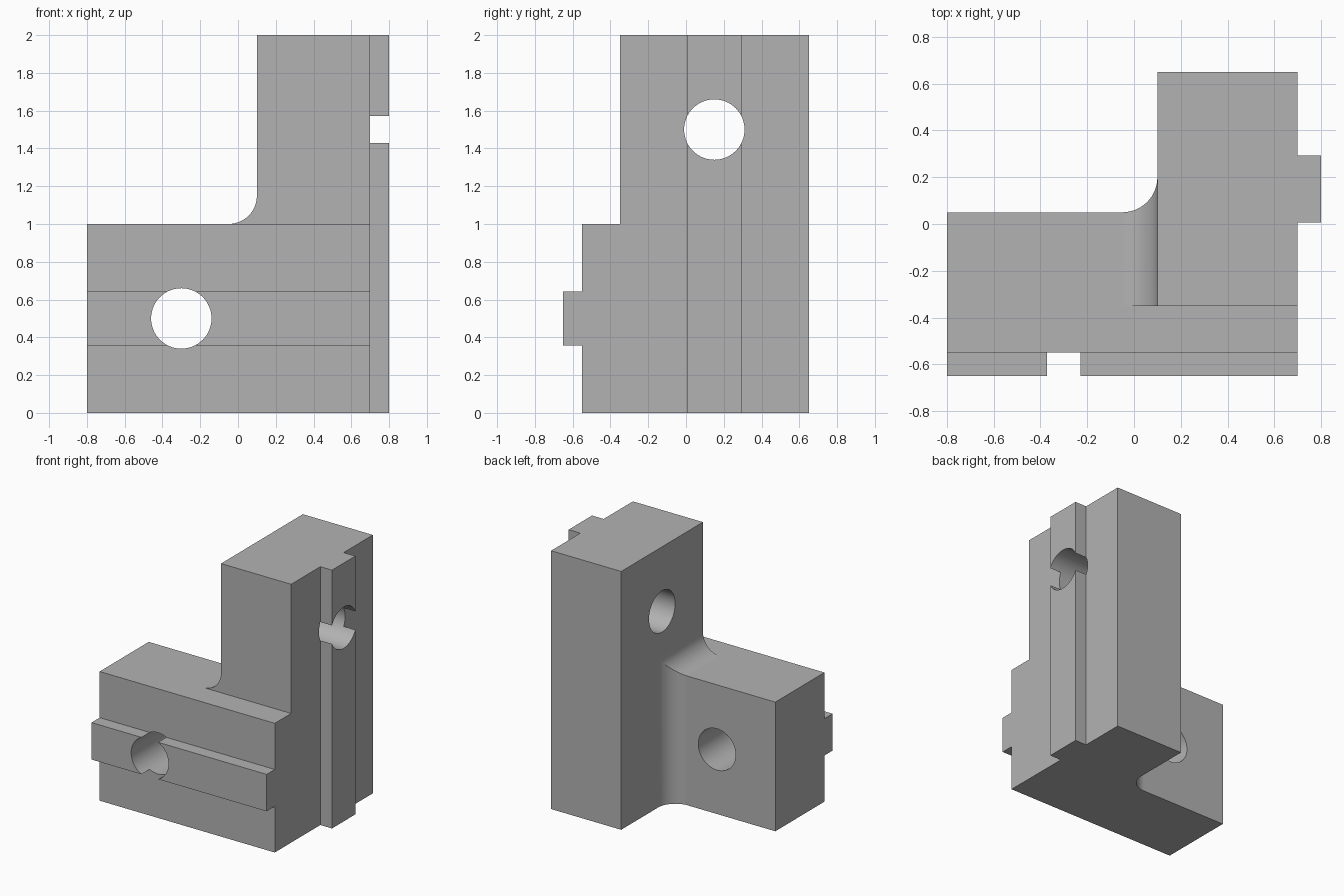
import bpy, bmesh, math
from mathutils import Matrix, Vector

if "Cube" in bpy.data.objects:
    bpy.data.objects.remove(bpy.data.objects["Cube"], do_unlink=True)

grey = bpy.data.materials.new("plain_grey")
grey.use_nodes = True
grey.diffuse_color = (0.45, 0.45, 0.45, 1)
grey.node_tree.nodes["Principled BSDF"].inputs["Base Color"].default_value = grey.diffuse_color


def make(name, bm):
    bmesh.ops.recalc_face_normals(bm, faces=bm.faces[:])
    mesh = bpy.data.meshes.new(name)
    bm.to_mesh(mesh)
    bm.free()
    mesh.materials.append(grey)
    obj = bpy.data.objects.new(name, mesh)
    bpy.context.collection.objects.link(obj)
    return obj


def box(name, low, high):
    low, high = Vector(low), Vector(high)
    bm = bmesh.new()
    bmesh.ops.create_cube(bm, size=1, matrix=Matrix.Translation((low + high) / 2)
                          @ Matrix.Diagonal((high - low).to_4d()))
    return make(name, bm)


def rod(name, centre, axis, radius=0.16, length=3):
    bm = bmesh.new()
    turn = Matrix.Rotation(math.pi / 2, 4, axis)
    bmesh.ops.create_cone(bm, cap_ends=True, segments=64, radius1=radius, radius2=radius,
                          depth=length, matrix=Matrix.Translation(centre) @ turn)
    return make(name, bm)


def fillet(name, radius=0.15, wall=0.1, steps=14):
    # Rectangular sections that flare upward and backward into the column wall
    arc = [i / steps * math.pi / 2 for i in range(steps + 1)]
    sections = [(wall - radius + radius * math.sin(t), radius * (1 - math.cos(t))) for t in arc]
    sections.append((wall + 0.1, radius))
    bm = bmesh.new()
    rings = []
    for x, d in sections:
        corners = [(-0.35, 0), (0.05 + d, 0), (0.05 + d, 1 + d), (-0.35, 1 + d)]
        rings.append([bm.verts.new((x, y, z)) for y, z in corners])
    for a, b in zip(rings, rings[1:]):
        for i in range(4):
            j = (i + 1) % 4
            bm.faces.new((a[i], a[j], b[j], b[i]))
    bm.faces.new(rings[0])
    bm.faces.new(rings[-1])
    return make(name, bm)


def combine(target, tool, operation):
    mod = target.modifiers.new(tool.name, 'BOOLEAN')
    mod.operation, mod.solver, mod.object = operation, 'EXACT', tool
    bpy.context.view_layer.objects.active = target
    bpy.ops.object.modifier_apply(modifier=mod.name)
    bpy.data.objects.remove(tool, do_unlink=True)


# Low arm, tall column and the blend between them
body = box("corner_connector_block", (-0.8, -0.55, 0), (0.7, 0.05, 1))
combine(body, box("column", (0.1, -0.35, 0), (0.7, 0.65, 2)), 'UNION')
combine(body, fillet("inner_fillet"), 'UNION')

# Locating ridges on the front and side
rib = 0.143
combine(body, box("front_ridge", (-0.8, -0.65, 0.5 - rib), (0.7, -0.5, 0.5 + rib)), 'UNION')
combine(body, box("side_ridge", (0.65, 0.15 - rib, 0), (0.8, 0.15 + rib, 2)), 'UNION')

# Bolt holes, wider than the ridges so they split them
combine(body, rod("front_hole", (-0.3, 0, 0.5), 'X'), 'DIFFERENCE')
combine(body, rod("side_hole", (0, 0.15, 1.5), 'Y'), 'DIFFERENCE')

# Smooth curved faces, crisp flat ones
bpy.ops.object.select_all(action='DESELECT')
body.select_set(True)
bpy.context.view_layer.objects.active = body
bpy.ops.object.shade_smooth_by_angle(angle=math.radians(30))
weighted = body.modifiers.new("even_normals", 'WEIGHTED_NORMAL')
weighted.keep_sharp = True
